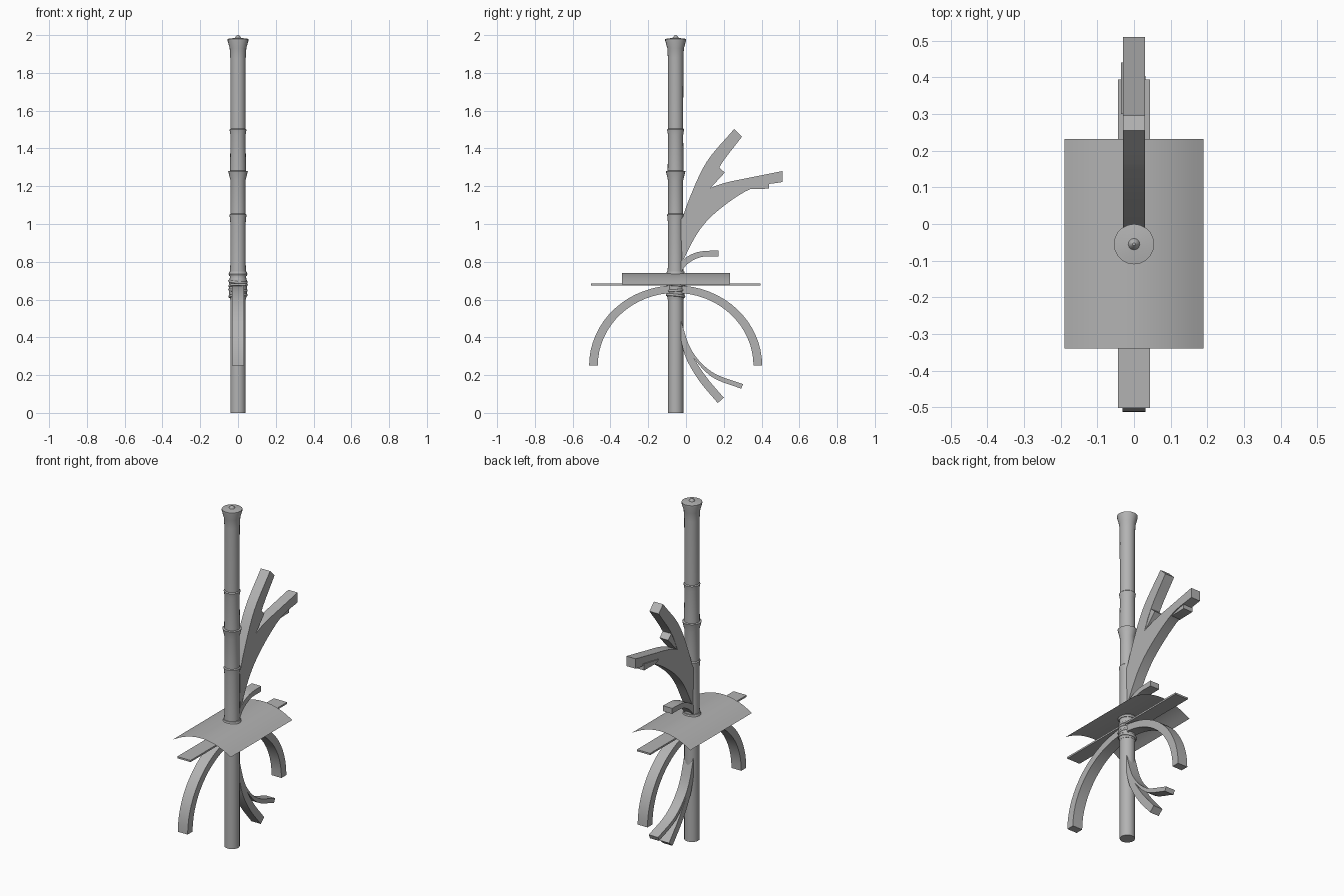
import bpy, bmesh, math
from mathutils import Vector

cube = bpy.data.objects.get("Cube")
if cube:
    bpy.data.objects.remove(cube, do_unlink=True)

grey = bpy.data.materials.new("plain grey")
grey.use_nodes = True
grey.diffuse_color = (0.45, 0.45, 0.45, 1)
grey.node_tree.nodes["Principled BSDF"].inputs["Base Color"].default_value = (0.45, 0.45, 0.45, 1)
POLE_Y = -0.055


def finish(name, bm, fix_normals=True):
    if fix_normals:
        bmesh.ops.recalc_face_normals(bm, faces=bm.faces)
    mesh = bpy.data.meshes.new(name)
    bm.to_mesh(mesh)
    bm.free()
    mesh.materials.append(grey)
    obj = bpy.data.objects.new(name, mesh)
    bpy.context.collection.objects.link(obj)
    bpy.ops.object.select_all(action='DESELECT')
    obj.select_set(True)
    bpy.context.view_layer.objects.active = obj
    bpy.ops.object.shade_smooth_by_angle(angle=math.radians(35))
    return obj


def lathe(name, profile, sides=20):
    """Closed turned shape around the pole axis from (radius, z) pairs."""
    bm = bmesh.new()
    rings = []
    for r, z in profile:
        rings.append([bm.verts.new((r * math.cos(a), POLE_Y + r * math.sin(a), z))
                      for a in (2 * math.pi * i / sides for i in range(sides))])
    for low, high in zip(rings, rings[1:]):
        for i in range(sides):
            j = (i + 1) % sides
            bm.faces.new((low[i], low[j], high[j], high[i]))
    bm.faces.new(rings[0])
    bm.faces.new(rings[-1])
    return finish(name, bm)


def smooth_path(points, steps=5):
    """Catmull-Rom curve through (y, z) points."""
    p = [Vector(q) for q in points]
    p = [2 * p[0] - p[1]] + p + [2 * p[-1] - p[-2]]
    out = []
    for a, b, c, d in zip(p, p[1:], p[2:], p[3:]):
        for s in range(steps):
            t = s / steps
            out.append(0.5 * (2 * b + (c - a) * t + (2 * a - 5 * b + 4 * c - d) * t ** 2
                              + (3 * b - a - 3 * c + d) * t ** 3))
    return out + [p[-2]]


def strip(name, upper, lower, half_width=0.03, x=0.0):
    """Bar of rectangular section lying between two side-view edges."""
    bm = bmesh.new()
    rings = []
    for u, l in zip(upper, lower):
        rings.append([bm.verts.new((x + s * half_width, e[0], e[1]))
                      for s, e in ((-1, u), (1, u), (1, l), (-1, l))])
    for a, b in zip(rings, rings[1:]):
        for i in range(4):
            j = (i + 1) % 4
            bm.faces.new((a[i], a[j], b[j], b[i]))
    bm.faces.new(rings[0])
    bm.faces.new(rings[-1])
    return finish(name, bm)


def limb(name, upper, lower, half_width=0.03, x=0.0):
    return strip(name, smooth_path(upper), smooth_path(lower), half_width, x)


def lashing(name, z, radius, tilt, thick=0.007):
    bpy.ops.mesh.primitive_torus_add(major_radius=radius, minor_radius=thick,
                                     major_segments=24, minor_segments=8,
                                     location=(0, POLE_Y, z), rotation=tilt)
    obj = bpy.context.object
    obj.name = name
    obj.data.materials.append(grey)
    bpy.ops.object.shade_smooth_by_angle(angle=math.radians(60))


# Jointed pole: each section flares where it meets the next
lathe("pole", [(0.041, 0), (0.041, 0.60), (0.043, 0.74), (0.041, 0.78),
               (0.041, 1.01), (0.045, 1.05), (0.040, 1.055),
               (0.040, 1.23), (0.052, 1.28), (0.042, 1.282),
               (0.040, 1.47), (0.045, 1.50), (0.040, 1.505),
               (0.041, 1.88), (0.044, 1.93), (0.055, 1.97), (0.055, 1.98), (0.017, 1.985)])
lathe("pole_knob", [(0.017, 1.98), (0.015, 1.988), (0.004, 2.0)], 12)

# Collar and cord bindings around the middle
lathe("collar", [(0.046, 0.725), (0.05, 0.735), (0.046, 0.748), (0.040, 0.75)])
for i, (z, tilt) in enumerate([(0.695, 0.1), (0.675, -0.08), (0.65, 0.06), (0.62, -0.1)]):
    lashing("binding_%d" % (i + 1), z, 0.045, (tilt, tilt * 0.8, 0))
lathe("binding_core", [(0.042, 0.60), (0.047, 0.63), (0.047, 0.70), (0.042, 0.72)])

# Thin arched sheet, open underneath
bm = bmesh.new()
half, rise, cuts = 0.19, 0.06, 14
rows = []
for i in range(cuts + 1):
    x = half * (2 * i / cuts - 1)
    z = 0.68 + rise * (1 - (x / half) ** 2)
    rows.append((bm.verts.new((x, -0.34, z)), bm.verts.new((x, 0.232, z))))
for a, b in zip(rows, rows[1:]):
    bm.faces.new((a[0], b[0], b[1], a[1]))
finish("arched_sheet", bm, False)

# Flat plank under the sheet
strip("plank", [(-0.502, 0.684), (0.394, 0.684)], [(-0.502, 0.674), (0.394, 0.674)], 0.043)

# Curved legs, front and back
for name, side in (("front_leg", -1), ("back_leg", 1)):
    angles = [math.pi / 2 * i / 16 for i in range(17)]
    outer, inner = [[(POLE_Y + side * ry * math.cos(a), 0.25 + rz * math.sin(a)) for a in angles]
                    for ry, rz in ((0.458, 0.425), (0.412, 0.385))]
    strip(name, outer, inner, 0.032)

# Lower roots sweeping back
limb("lower_root", [(-0.03, 0.47), (0.02, 0.33), (0.1, 0.2), (0.2, 0.08)],
     [(-0.03, 0.40), (0.0, 0.29), (0.07, 0.17), (0.168, 0.052)])
limb("thin_root", [(-0.03, 0.50), (0.03, 0.33), (0.14, 0.215), (0.302, 0.152)],
     [(-0.03, 0.44), (0.01, 0.335), (0.13, 0.195), (0.292, 0.128)])

# Upper branches
limb("tall_branch", [(-0.03, 1.0), (0.02, 1.14), (0.11, 1.33), (0.255, 1.503)],
     [(-0.02, 0.86), (0.08, 1.08), (0.17, 1.29), (0.296, 1.462)])
limb("wide_branch", [(-0.03, 1.02), (0.07, 1.15), (0.18, 1.21), (0.36, 1.25), (0.51, 1.28)],
     [(-0.02, 0.80), (0.07, 0.965), (0.18, 1.08), (0.35, 1.19), (0.51, 1.222)])
strip("branch_stub", [(0.1, 1.23), (0.17, 1.305)], [(0.12, 1.18), (0.205, 1.272)], 0.028)
strip("wide_branch_stub", [(0.30, 1.20), (0.44, 1.225)], [(0.33, 1.185), (0.44, 1.187)], 0.03, -0.006)
limb("small_branch", [(-0.03, 0.80), (0.02, 0.835), (0.08, 0.855), (0.172, 0.86)],
     [(-0.03, 0.74), (0.01, 0.79), (0.08, 0.825), (0.172, 0.828)])
